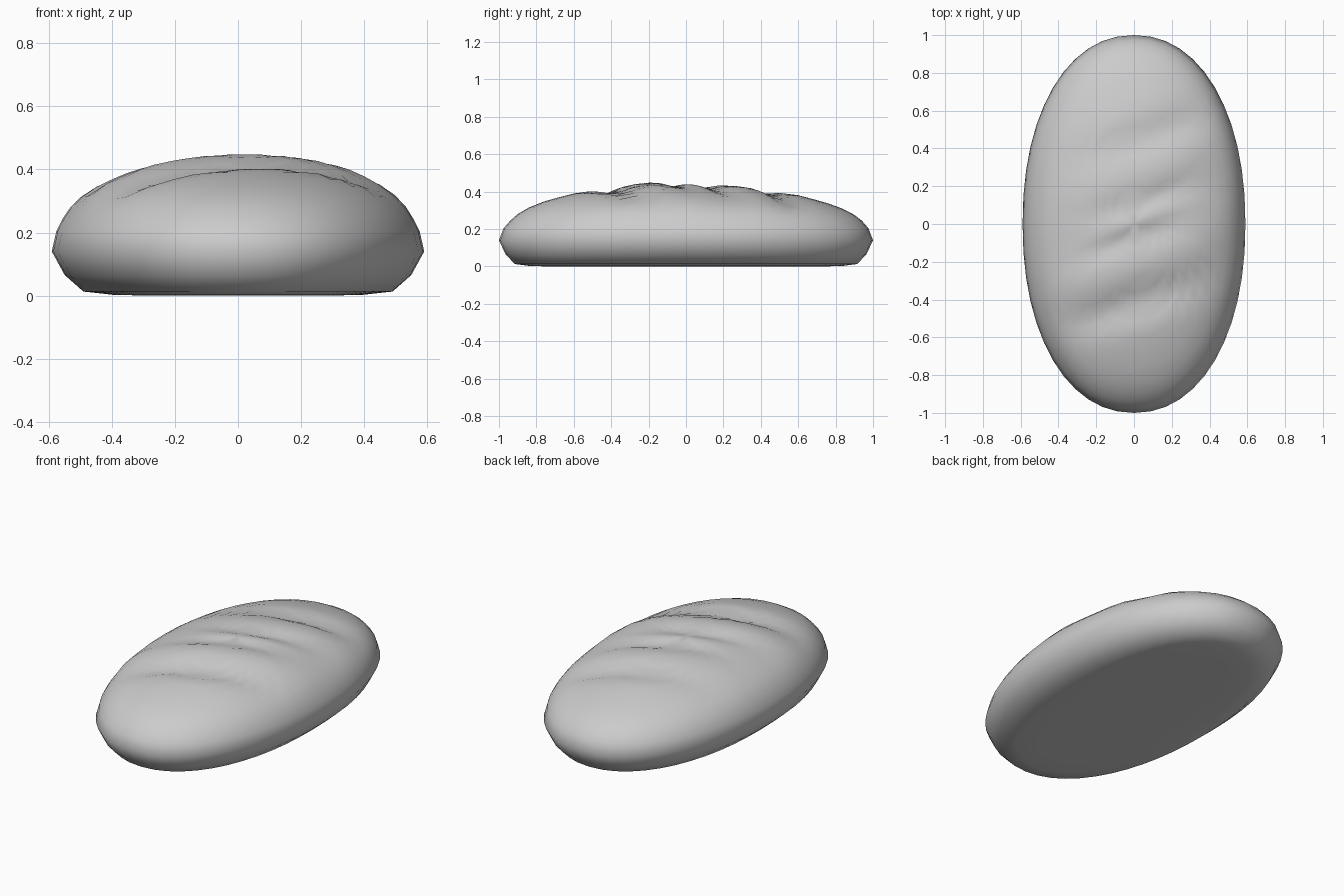
import bpy, bmesh
from math import cos, sin, pi, exp, copysign

if "Cube" in bpy.data.objects:
    bpy.data.objects.remove(bpy.data.objects["Cube"], do_unlink=True)

SEGMENTS = 48
HALF_W, HALF_L = 0.59, 1.0

# Profile from the underside centre, round the rim, to the crown: (radius, height)
BOTTOM = [(0.4, 0.005), (0.66, 0.007), (0.83, 0.018), (0.93, 0.07)]
TOP = [(1.0, 0.145), (0.975, 0.21), (0.94, 0.25), (0.9, 0.285), (0.84, 0.32),
       (0.76, 0.352), (0.68, 0.375), (0.6, 0.395), (0.52, 0.41), (0.44, 0.422),
       (0.36, 0.431), (0.28, 0.438), (0.2, 0.443), (0.13, 0.446), (0.06, 0.448)]
# Slanted grooves: (position, depth, width, x of deepest point)
GROOVES = [(0.44, 0.035, 0.07, 0.1), (0.11, 0.027, 0.06, 0.1),
           (-0.08, 0.022, 0.06, 0.0), (-0.42, 0.042, 0.07, 0.0)]


def crust_height(x, y, z):
    """Press the slanted grooves into the crown and lower the back end a little."""
    t = y - 0.33 * x
    fade = max(0.0, min(1.0, (z - 0.25) / 0.12))
    for pos, depth, width, mid in GROOVES:
        z -= fade * depth * exp(-((t - pos) / width) ** 2 - ((x - mid) / 0.4) ** 2)
    return z + fade * (0.01 * exp(-((t + 0.2) / 0.1) ** 2) - 0.015 * max(0, y))


def power(v, e):
    return copysign(abs(v) ** e, v)


bm = bmesh.new()
rings = []
for level, (r, z) in enumerate(BOTTOM + TOP):
    ring = []
    for i in range(SEGMENTS):
        a = 2 * pi * i / SEGMENTS
        # the rim is tucked under more at the sides than at the tips
        rr = 1 - (1 - r) * (1 - 0.5 * sin(a) ** 2) if level < len(BOTTOM) else r
        x = HALF_W * rr * power(cos(a), 0.93)
        y = HALF_L * rr * power(sin(a), 0.93)
        ring.append(bm.verts.new((x, y, crust_height(x, y, z))))
    rings.append(ring)

# Skin between rings, then close underside and crown
for lower, upper in zip(rings, rings[1:]):
    for i in range(SEGMENTS):
        j = (i + 1) % SEGMENTS
        bm.faces.new((lower[i], lower[j], upper[j], upper[i]))
bm.faces.new(rings[0][::-1])
crown = bm.verts.new((0, 0, crust_height(0, 0, 0.448)))
for i in range(SEGMENTS):
    bm.faces.new((rings[-1][i], rings[-1][(i + 1) % SEGMENTS], crown))
lowest = min(v.co.z for v in bm.verts)
bmesh.ops.translate(bm, verts=bm.verts, vec=(0, 0, -lowest))
bmesh.ops.recalc_face_normals(bm, faces=bm.faces)

mesh = bpy.data.meshes.new("bread_loaf")
bm.to_mesh(mesh)
bm.free()
loaf = bpy.data.objects.new("bread_loaf", mesh)
bpy.context.collection.objects.link(loaf)

# Plain grey crust
grey = bpy.data.materials.new("light_grey")
grey.use_nodes = True
grey.diffuse_color = (0.6, 0.6, 0.6, 1)
grey.node_tree.nodes["Principled BSDF"].inputs["Base Color"].default_value = (0.6, 0.6, 0.6, 1)
mesh.materials.append(grey)

bpy.ops.object.select_all(action="DESELECT")
loaf.select_set(True)
bpy.context.view_layer.objects.active = loaf
bpy.ops.object.shade_smooth_by_angle(angle=pi / 3)
